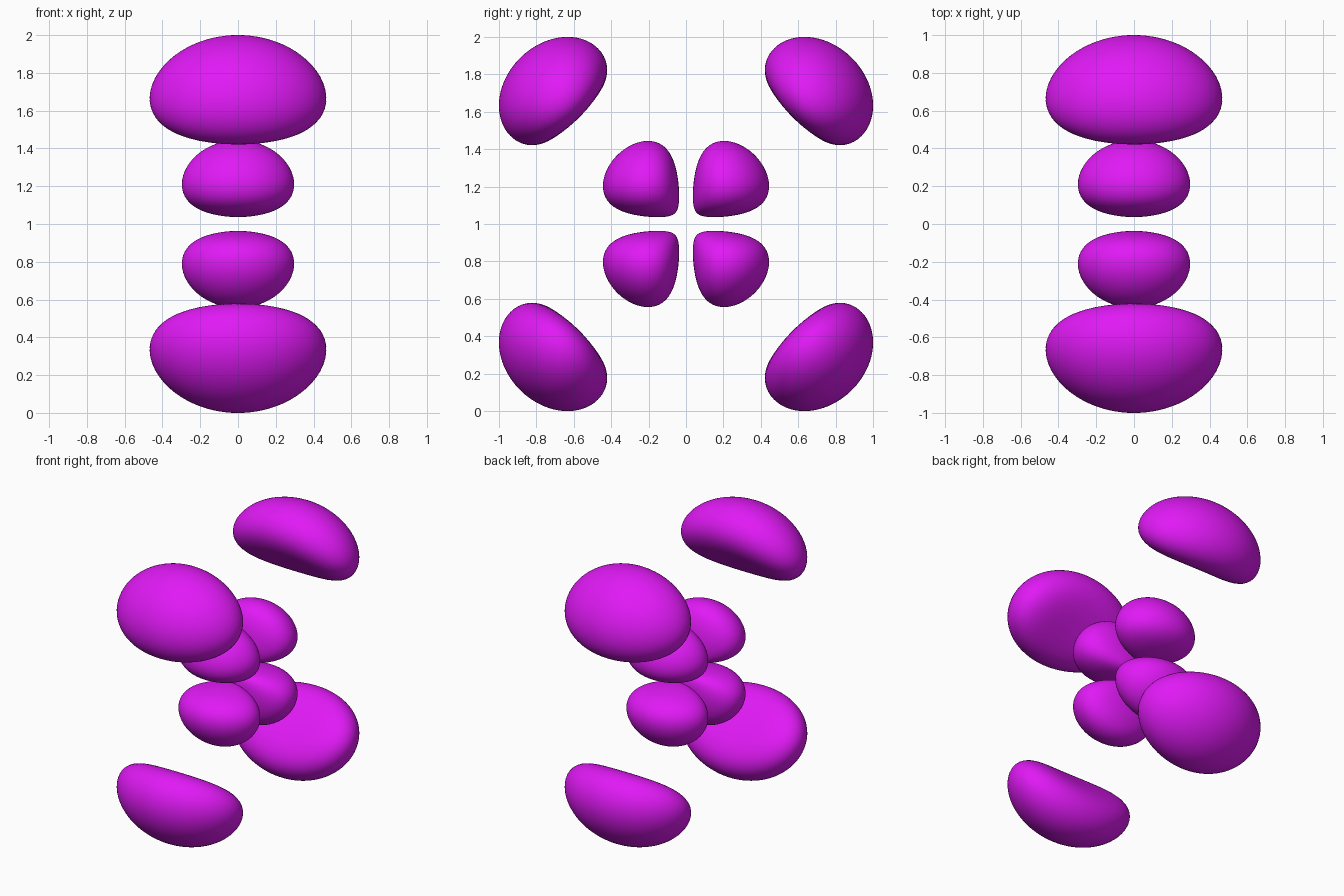
import bpy, bmesh, math
from mathutils import Vector, Matrix

if "Cube" in bpy.data.objects:
    bpy.data.objects.remove(bpy.data.objects["Cube"])

# Level surface of y*z*(6 - rho)*exp(-rho/2): four inner and four outer lobes
SCALE = 9.52    # rho = SCALE * distance from the centre
LEVEL = 2.16

mat = bpy.data.materials.new("magenta")
mat.diffuse_color = (0.75, 0.01, 0.92, 1)
mat.use_nodes = True
mat.node_tree.nodes["Principled BSDF"].inputs["Base Color"].default_value = mat.diffuse_color


def inside(p, sign):
    """True if p lies in the lobe of the +y +z quadrant (sign 1 inner, -1 outer)."""
    if p.y <= 0 or p.z <= 0:
        return False
    q = p * SCALE
    rho = q.length
    return sign * 2 * q.y * q.z * (6 - rho) * math.exp(-rho / 2) > LEVEL


def lobe_mesh(name, centre_rho, sign):
    """Push each point of a sphere out to the level surface by bisection."""
    bm = bmesh.new()
    bmesh.ops.create_icosphere(bm, subdivisions=5, radius=1)
    d = centre_rho / SCALE / math.sqrt(2)
    centre = Vector((0, d, d))
    for v in bm.verts:
        ray = v.co.normalized()
        lo, hi = 0.0, 0.8
        for _ in range(18):
            mid = (lo + hi) / 2
            if inside(centre + ray * mid, sign):
                lo = mid
            else:
                hi = mid
        v.co = centre + ray * lo
    # even out the point spacing at the narrow inner tips
    me = bpy.data.meshes.new(name)
    bm.to_mesh(me)
    bm.free()
    me.shade_smooth()
    me.materials.append(mat)
    return me


# Each lobe is repeated by quarter turns about the x axis
for name, centre_rho, sign in (("inner_lobe", 2.9, 1), ("outer_lobe", 9.5, -1)):
    me = lobe_mesh(name, centre_rho, sign)
    for i in range(4):
        ob = bpy.data.objects.new(f"{name}_{i + 1}", me)
        ob.matrix_world = Matrix.Translation((0, 0, 1)) @ Matrix.Rotation(i * math.pi / 2, 4, 'X')
        bpy.context.collection.objects.link(ob)
